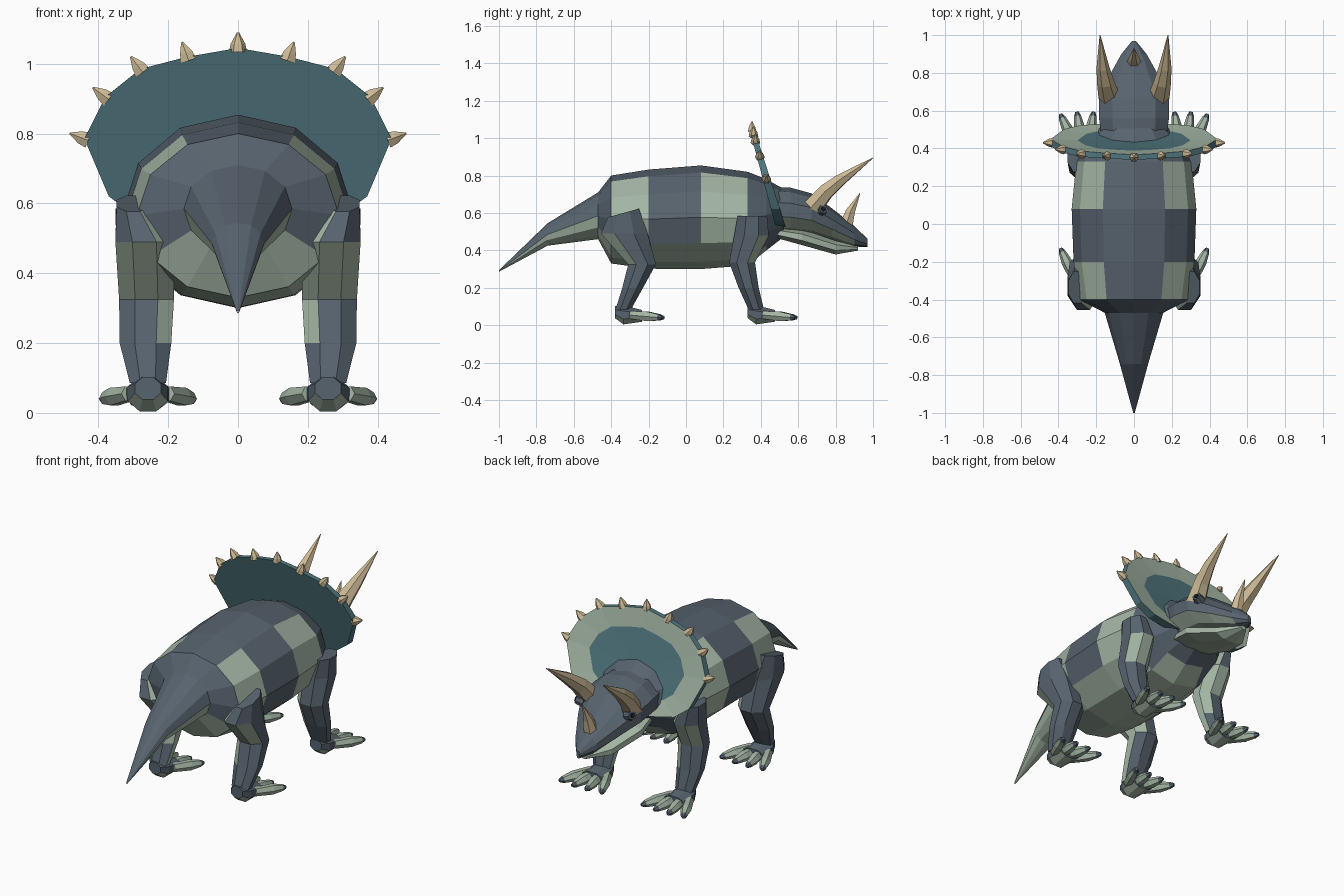
import bpy, bmesh, math
from mathutils import Vector

cube = bpy.data.objects.get("Cube")
if cube:
    bpy.data.objects.remove(cube, do_unlink=True)


def material(name, rgb):
    lin = [((c / 255 + 0.055) / 1.055) ** 2.4 for c in rgb] + [1]
    m = bpy.data.materials.new(name)
    m.use_nodes = True
    m.diffuse_color = lin
    m.node_tree.nodes["Principled BSDF"].inputs["Base Color"].default_value = lin
    return m


slate = material("slate hide", (87, 99, 110))
pale = material("pale green hide", (165, 183, 166))
teal = material("teal frill", (80, 119, 127))
bone = material("bone", (205, 186, 150))
black = material("eye black", (28, 30, 34))


def finish(name, bm, tagged, mats, rule):
    """Orient faces, colour them by rule(segment, normal, centre) and link."""
    bmesh.ops.recalc_face_normals(bm, faces=bm.faces)
    bm.normal_update()
    for face, seg in tagged:
        face.material_index = rule(seg, face.normal, face.calc_center_median())
    me = bpy.data.meshes.new(name)
    bm.to_mesh(me)
    bm.free()
    for m in mats:
        me.materials.append(m)
    ob = bpy.data.objects.new(name, me)
    bpy.context.collection.objects.link(ob)
    return ob


def loft(name, rings, n, mats, rule=lambda i, nm, c: 0, phase=0.0):
    """Skin a row of elliptical rings given as (centre, axis u, axis v)."""
    bm = bmesh.new()
    loops = []
    for c, u, v in rings:
        angles = [2 * math.pi * (k + phase) / n for k in range(n)]
        loops.append([bm.verts.new(Vector(c) + Vector(u) * math.cos(a) + Vector(v) * math.sin(a))
                      for a in angles])
    tagged = []
    for i, (a, b) in enumerate(zip(loops, loops[1:])):
        for k in range(n):
            j = (k + 1) % n
            tagged.append((bm.faces.new((a[k], a[j], b[j], b[k])), i))
    tagged.append((bm.faces.new(loops[0]), 0))
    tagged.append((bm.faces.new(loops[-1]), len(rings) - 2))
    return finish(name, bm, tagged, mats, rule)


def along_y(rows):
    """Rings facing y from (y, centre z, half width, half height)."""
    return [((0, y, z), (w, 0, 0), (0, 0, h)) for y, z, w, h in rows]


def tube(name, pts, radii, n, mats, rule=lambda i, nm, c: 0):
    pts = [Vector(p) for p in pts]
    q = (pts[-1] - pts[0]).to_track_quat("Z", "Y")
    rings = [(p, q @ Vector((r, 0, 0)), q @ Vector((0, r, 0))) for p, r in zip(pts, radii)]
    return loft(name, rings, n, mats, rule)


# Body and tail: pale belly and two pale side bands
def body_rule(seg, n, c):
    if seg in (3, 5):
        return int(c.z < 0.79)
    if seg == 4 or seg > 5:
        return int(c.z < 0.42)
    if seg == 0:
        return int(n.z < 0.2)
    return int(n.z < -0.3)


loft("body_and_tail", along_y([
    (-1.0, 0.29, 0.004, 0.004), (-0.74, 0.485, 0.075, 0.06), (-0.47, 0.585, 0.155, 0.125),
    (-0.40, 0.565, 0.29, 0.235), (-0.20, 0.567, 0.32, 0.265), (0.08, 0.577, 0.33, 0.277),
    (0.33, 0.57, 0.305, 0.25), (0.43, 0.59, 0.25, 0.19), (0.52, 0.60, 0.17, 0.13)]),
    12, [slate, pale], body_rule)

# Head: skull and lower jaw
loft("skull", along_y([
    (0.46, 0.62, 0.18, 0.12), (0.56, 0.615, 0.195, 0.12), (0.67, 0.595, 0.195, 0.11),
    (0.78, 0.54, 0.14, 0.085), (0.90, 0.475, 0.07, 0.055), (0.97, 0.44, 0.01, 0.022)]),
    10, [slate, pale], lambda i, n, c: int(n.z < -0.3 and i < 4), 0.5)
loft("lower_jaw", along_y([
    (0.46, 0.50, 0.13, 0.03), (0.62, 0.47, 0.165, 0.045),
    (0.80, 0.415, 0.10, 0.04), (0.92, 0.41, 0.02, 0.012)]), 8, [pale], phase=0.5)

# Frill: thin leaning shield, pale front rim round a teal centre
half = [(0, 1.045), (0.145, 1.02), (0.28, 0.985), (0.38, 0.905), (0.44, 0.785),
        (0.37, 0.62), (0.29, 0.56), (0.15, 0.53), (0, 0.52)]
outline = half + [(-x, z) for x, z in half[-2:0:-1]]


def back_y(z):
    return 0.41 - 0.27 * (z - 0.785)


def front_y(z):
    return 0.45 - 0.32 * (z - 0.785)


bm = bmesh.new()
back = [bm.verts.new((x, back_y(z), z)) for x, z in outline]
front = [bm.verts.new((x, front_y(z), z)) for x, z in outline]
inner = []
for x, z in outline:
    zi = 0.74 + (z - 0.74) * 0.66
    inner.append(bm.verts.new((x * 0.68, front_y(zi) - 0.012, zi)))
hub = bm.verts.new((0, front_y(0.74) - 0.02, 0.74))
tagged = [(bm.faces.new(back), 0)]
for k in range(len(outline)):
    j = (k + 1) % len(outline)
    tagged.append((bm.faces.new((back[k], back[j], front[j], front[k])), 0))
    tagged.append((bm.faces.new((front[k], front[j], inner[j], inner[k])), 1))
    tagged.append((bm.faces.new((inner[k], inner[j], hub)), 0))
finish("frill", bm, tagged, [teal, pale], lambda i, n, c: i)

# Bone spikes round the top of the frill
for k, (x, z) in enumerate(half[:5]):
    for s in ((1, -1) if k else (1,)):
        d = Vector((x * s, 0, z - 0.62)).normalized()
        base = Vector((x * s, (back_y(z) + front_y(z)) / 2, z))
        tube("frill_spike", [base - d * 0.012, base + d * 0.012, base + d * 0.045],
             [0.026, 0.021, 0.003], 6, [bone])

# Nose horn
tube("nose_horn", [(0, 0.855, 0.53), (0, 0.88, 0.61), (0, 0.93, 0.705)],
     [0.042, 0.028, 0.002], 6, [bone])


# Legs: pale inside and under the thigh
def leg(name, s, rows):
    def rule(seg, n, c):
        inward = n.x * s < -0.6
        under = seg < 2 and n.z < -0.3
        return int(inward or under)
    rings = [((x * s, y, z), (rx * s, 0, 0), (0, ry, tilt)) for x, y, z, rx, ry, tilt in rows]
    loft(name + "_leg", rings, 8, [slate, pale], rule, 0.5)


def foot(name, s, y):
    cx = 0.258 * s
    rings = [((cx, y + dy, z), (w, 0, 0), (0, 0, h)) for dy, z, w, h in
             [(-0.045, 0.07, 0.04, 0.035), (0.0, 0.055, 0.062, 0.055), (0.10, 0.05, 0.072, 0.034)]]
    loft(name + "_foot", rings, 8, [slate, pale], lambda i, n, c: int(n.z < -0.5), 0.5)
    for t in (-1.5, -0.5, 0.5, 1.5):
        reach = 0.225 - 0.012 * abs(t)
        start = Vector((cx + t * 0.036, y + 0.04, 0.055))
        end = Vector((cx + t * 0.088, y + reach, 0.04))
        tube(name + "_toe", [start, start.lerp(end, 0.55), start.lerp(end, 0.88), end],
             [0.024, 0.029, 0.019, 0.009], 6, [pale, slate], lambda i, n, c: int(i == 2))


for s, side in ((1, "left"), (-1, "right")):
    leg("hind_" + side, s, [
        (0.30, -0.335, 0.60, 0.052, 0.09, 0.025), (0.268, -0.33, 0.49, 0.09, 0.135, 0),
        (0.262, -0.235, 0.325, 0.085, 0.08, 0), (0.265, -0.285, 0.20, 0.08, 0.06, 0),
        (0.258, -0.335, 0.085, 0.056, 0.045, 0)])
    foot("hind_" + side, s, -0.335)
    leg("front_" + side, s, [
        (0.30, 0.355, 0.585, 0.055, 0.085, 0), (0.268, 0.35, 0.48, 0.088, 0.10, 0),
        (0.262, 0.30, 0.335, 0.085, 0.075, 0), (0.265, 0.335, 0.20, 0.078, 0.058, 0),
        (0.258, 0.375, 0.085, 0.056, 0.045, 0)])
    foot("front_" + side, s, 0.375)

    # Brow horns
    tube(side + "_brow_horn", [(0.13 * s, 0.67, 0.62), (0.15 * s, 0.75, 0.715),
                               (0.165 * s, 0.83, 0.78), (0.18 * s, 1.0, 0.895)],
         [0.058, 0.046, 0.034, 0.002], 6, [bone])

    # Eyes with a hide socket
    tube(side + "_eye_socket", [(0.14 * s, 0.72, 0.61), (0.178 * s, 0.735, 0.622)],
         [0.032, 0.024], 8, [slate])
    tube(side + "_eye", [(0.17 * s, 0.732, 0.62), (0.183 * s, 0.737, 0.624)],
         [0.017, 0.012], 8, [black])
